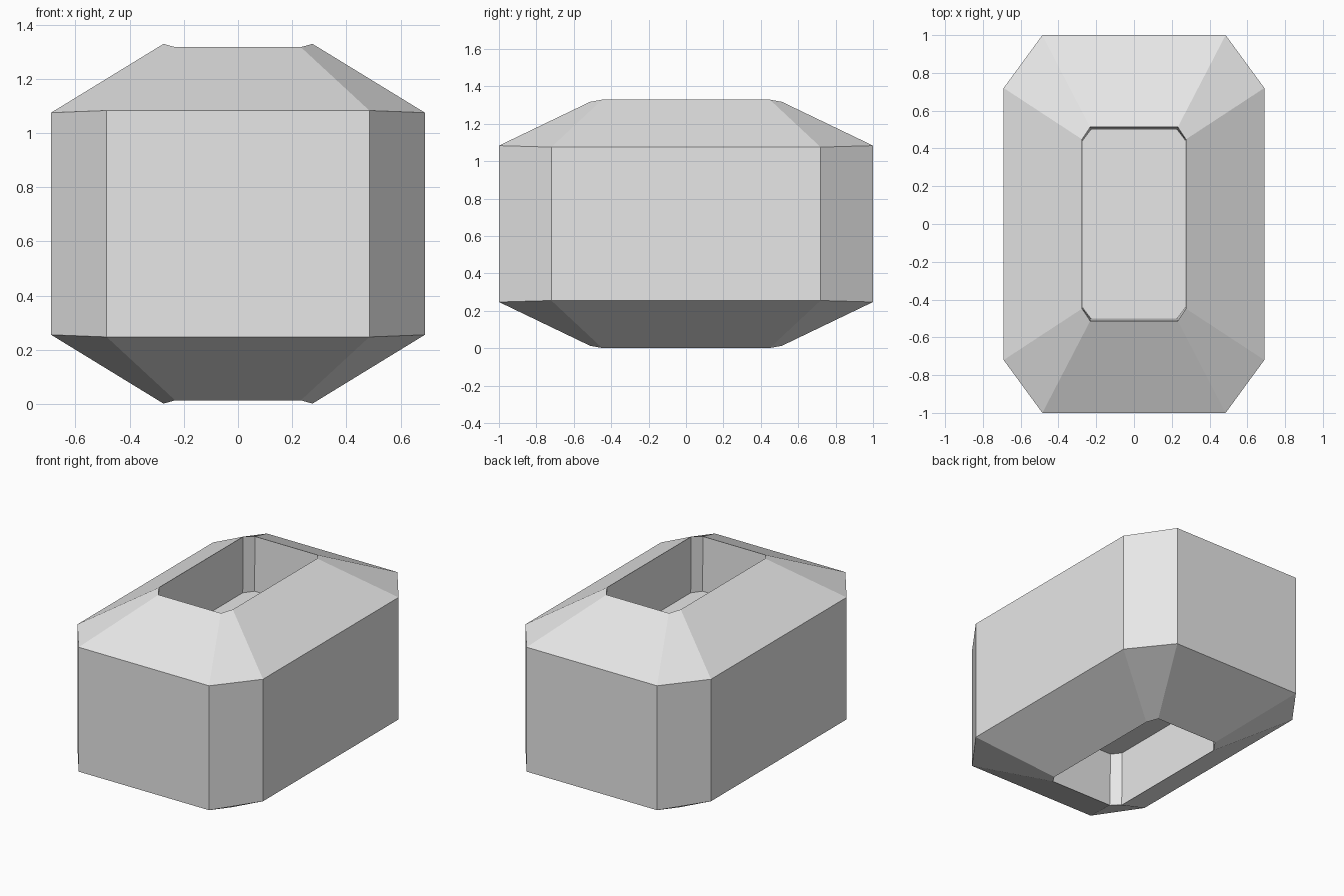
import bpy
import bmesh

# Remove the default cube
cube = bpy.data.objects.get("Cube")
if cube:
    bpy.data.objects.remove(cube, do_unlink=True)

# Plain grey material
grey = bpy.data.materials.new("plain grey")
grey.use_nodes = True
colour = (0.8, 0.8, 0.8, 1)
grey.diffuse_color = colour
grey.node_tree.nodes["Principled BSDF"].inputs["Base Color"].default_value = colour

MID = 0.665  # height of the mirror plane


def ring(bm, end, side, sign):
    """Eight-sided ring; end and side are (x, y, offset from the mid plane) of its corners."""
    (ex, ey, ez), (sx, sy, sz) = end, side
    corners = [(ex, -ey, ez), (sx, -sy, sz), (sx, sy, sz), (ex, ey, ez)]
    corners += [(-x, -y, z) for x, y, z in corners]
    return [bm.verts.new((x, y, MID + sign * z)) for x, y, z in corners]


def bridge(bm, a, b):
    for i in range(8):
        j = (i + 1) % 8
        bm.faces.new((a[i], a[j], b[j], b[i]))


# Half profile: girdle, knife-edge rim, pocket floor
PROFILE = [
    ((0.485, 1.0, 0.418), (0.69, 0.72, 0.41)),
    ((0.232, 0.513, 0.652), (0.275, 0.448, 0.664)),
    ((0.228, 0.5, 0.29), (0.273, 0.44, 0.29)),
]

bm = bmesh.new()
girdles = []
for sign in (1, -1):
    rings = [ring(bm, end, side, sign) for end, side in PROFILE]
    for lower, upper in zip(rings, rings[1:]):
        bridge(bm, lower, upper)
    bm.faces.new(rings[-1])  # pocket floor
    girdles.append(rings[0])
bridge(bm, girdles[1], girdles[0])  # upright outer walls
bmesh.ops.recalc_face_normals(bm, faces=bm.faces[:])

mesh = bpy.data.meshes.new("faceted_body")
bm.to_mesh(mesh)
bm.free()
mesh.materials.append(grey)
body = bpy.data.objects.new("faceted_body", mesh)
bpy.context.collection.objects.link(body)
